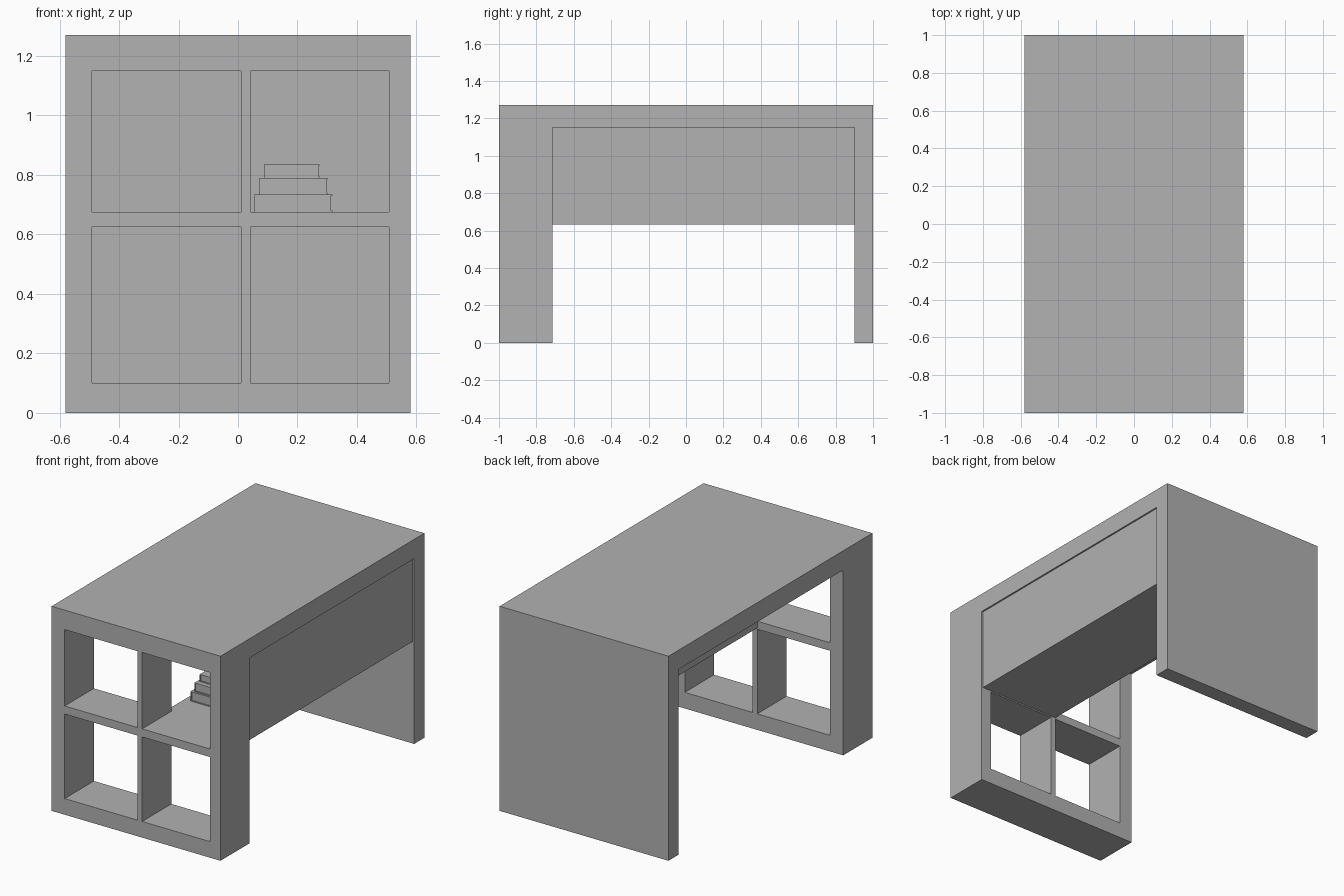
import bpy
import bmesh
from mathutils import Vector

cube = bpy.data.objects.get("Cube")
if cube:
    bpy.data.objects.remove(cube, do_unlink=True)

grey = bpy.data.materials.new("plain_grey")
grey.use_nodes = True
GREY = (0.445, 0.445, 0.445, 1)
grey.diffuse_color = GREY
grey.node_tree.nodes["Principled BSDF"].inputs["Base Color"].default_value = GREY


def add_object(name, bm):
    bmesh.ops.recalc_face_normals(bm, faces=bm.faces)
    mesh = bpy.data.meshes.new(name)
    bm.to_mesh(mesh)
    bm.free()
    mesh.materials.append(grey)
    obj = bpy.data.objects.new(name, mesh)
    bpy.context.scene.collection.objects.link(obj)
    return obj


def add_box(bm, x, y, z):
    """Box from (min, max) ranges on each axis."""
    verts = bmesh.ops.create_cube(bm, size=1)["verts"]
    for v in verts:
        v.co = Vector([r[0] + (c + 0.5) * (r[1] - r[0])
                       for c, r in zip(v.co, (x, y, z))])


def box(name, x, y, z):
    bm = bmesh.new()
    add_box(bm, x, y, z)
    return add_object(name, bm)


# Main measurements
HALF_W, HEIGHT, TOP_UNDER = 0.58, 1.27, 1.15
UNIT_BACK, END_FRONT = -0.714, 0.9
SHELF_TOP = 0.675

# Desk frame: side profile extruded across the width
bm = bmesh.new()
profile = [(-1, 0), (UNIT_BACK, 0), (UNIT_BACK, TOP_UNDER), (END_FRONT, TOP_UNDER),
           (END_FRONT, 0), (1, 0), (1, HEIGHT), (-1, HEIGHT)]
face = bm.faces.new([bm.verts.new((-HALF_W, y, z)) for y, z in profile])
swept = bmesh.ops.extrude_face_region(bm, geom=[face])["geom"]
bmesh.ops.translate(bm, vec=(2 * HALF_W, 0, 0),
                    verts=[g for g in swept if isinstance(g, bmesh.types.BMVert)])
frame = add_object("desk_frame", bm)

# Four open cubbies cut through the front unit
for x in ((-0.49, 0.01), (0.042, 0.508)):
    for z in ((0.1, 0.625), (SHELF_TOP, TOP_UNDER - 0.001)):
        cutter = box("cubby_cutter", x, (-1.1, UNIT_BACK + 0.05), z)
        cutter.hide_render = True
        mod = frame.modifiers.new("cubby", 'BOOLEAN')
        mod.operation = 'DIFFERENCE'
        mod.solver = 'EXACT'
        mod.object = cutter
        bpy.context.view_layer.objects.active = frame
        bpy.ops.object.modifier_apply(modifier=mod.name)
        bpy.data.objects.remove(cutter, do_unlink=True)

# Long shelf and side panel hung under the desk top
box("long_shelf", (0.01, 0.53), (UNIT_BACK, END_FRONT), (0.633, SHELF_TOP - 0.001))
box("side_panel", (0.53, 0.57), (UNIT_BACK, END_FRONT), (0.633, TOP_UNDER))


def book(name, x, y, z):
    """Two covers and a spine around slightly inset pages."""
    cover, inset = 0.005, 0.004
    bm = bmesh.new()
    add_box(bm, x, y, (z[0], z[0] + cover))
    add_box(bm, x, y, (z[1] - cover, z[1]))
    add_box(bm, (x[0], x[0] + cover), y, (z[0] + cover, z[1] - cover))
    add_box(bm, (x[0] + cover, x[1] - inset), (y[0] + inset, y[1] - inset),
            (z[0] + cover, z[1] - cover))
    return add_object(name, bm)


# Stack of books on the shelf
book("bottom_book", (0.053, 0.317), (-0.54, -0.3), (SHELF_TOP, 0.735))
book("middle_book", (0.072, 0.301), (-0.53, -0.31), (0.735, 0.79))
book("top_book", (0.087, 0.274), (-0.5, -0.33), (0.79, 0.835))
